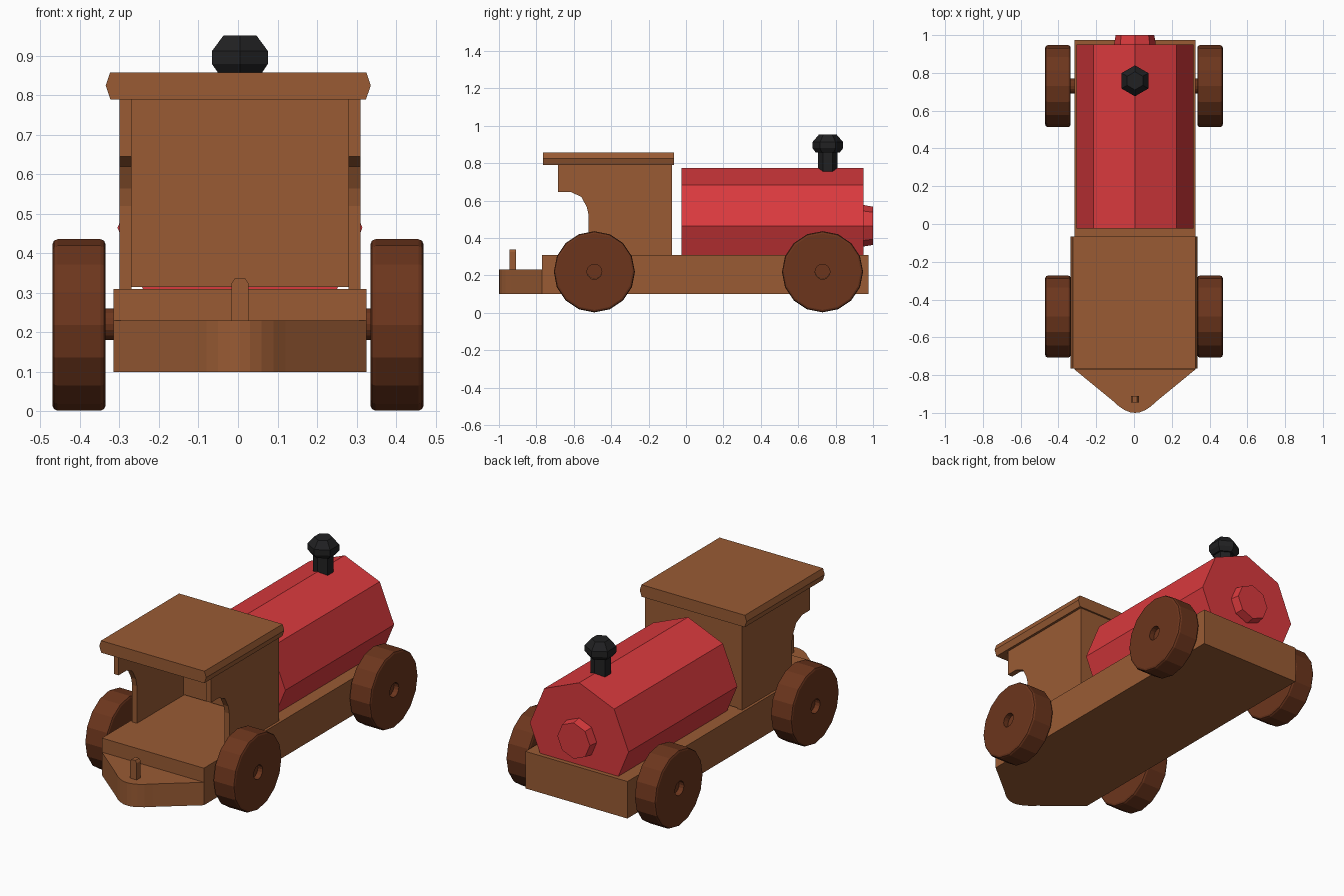
import bpy, bmesh, math

if "Cube" in bpy.data.objects:
    bpy.data.objects.remove(bpy.data.objects["Cube"])

CX = 0.005  # body centre line


def mat(name, rgb):
    m = bpy.data.materials.new(name)
    m.diffuse_color = (*rgb, 1)
    m.use_nodes = True
    m.node_tree.nodes["Principled BSDF"].inputs["Base Color"].default_value = m.diffuse_color
    return m


WOOD = mat("wood", (0.32, 0.105, 0.034))
DARK = mat("dark_wood", (0.15, 0.036, 0.012))
RED = mat("red_paint", (0.70, 0.042, 0.047))
BLACK = mat("black_paint", (0.015, 0.015, 0.016))


def finish(bm, name, material):
    bmesh.ops.recalc_face_normals(bm, faces=bm.faces)
    me = bpy.data.meshes.new(name)
    bm.to_mesh(me)
    bm.free()
    me.materials.append(material)
    ob = bpy.data.objects.new(name, me)
    bpy.context.collection.objects.link(ob)
    return ob


def prism(name, pts, axis, lo, hi, material):
    """Extrude a 2D outline along an axis (the other two axes keep xyz order)."""
    def place(p, d):
        c = list(p)
        c.insert("xyz".index(axis), d)
        return c
    bm = bmesh.new()
    a = [bm.verts.new(place(p, lo)) for p in pts]
    b = [bm.verts.new(place(p, hi)) for p in pts]
    bm.faces.new(a)
    bm.faces.new(b)
    for i in range(len(pts)):
        j = (i + 1) % len(pts)
        bm.faces.new((a[i], a[j], b[j], b[i]))
    return finish(bm, name, material)


def box(name, x0, x1, y0, y1, z0, z1, material):
    return prism(name, [(x0, y0), (x1, y0), (x1, y1), (x0, y1)], "z", z0, z1, material)


def lathe(name, profile, axis, centre, sides, material, start=0.0, closed=False):
    """Turn (radius, distance) points around an axis; ends capped unless closed."""
    bm = bmesh.new()
    rings = []
    for r, d in profile:
        ring = []
        for i in range(sides):
            t = start + 2 * math.pi * i / sides
            c = [r * math.cos(t), r * math.sin(t)]
            c.insert("xyz".index(axis), d)
            ring.append(bm.verts.new([p + q for p, q in zip(c, centre)]))
        rings.append(ring)
    pairs = list(zip(rings, rings[1:]))
    if closed:
        pairs.append((rings[-1], rings[0]))
    else:
        bm.faces.new(rings[0])
        bm.faces.new(rings[-1])
    for a, b in pairs:
        for i in range(sides):
            j = (i + 1) % sides
            bm.faces.new((a[i], a[j], b[j], b[i]))
    return finish(bm, name, material)


# Chassis with pointed nose step and coupling peg
box("chassis", CX - 0.32, CX + 0.32, -0.77, 0.975, 0.10, 0.31, WOOD)
half = [(0.32, -0.77), (0.115, -0.938), (0.085, -0.965), (0.055, -0.985), (0.025, -0.997)]
nose = [(CX + x, y) for x, y in half] + [(CX, -1.0)] + [(CX - x, y) for x, y in reversed(half)]
prism("nose_step", nose, "z", 0.10, 0.23, WOOD)
peg = [(-0.021, 0.22), (0.021, 0.22), (0.021, 0.325), (0.012, 0.338), (-0.012, 0.338), (-0.021, 0.325)]
prism("coupling_peg", [(CX + x, z) for x, z in peg], "y", -0.945, -0.91, WOOD)

# Cab side walls with cut-out front, rear wall and roof
side = [(-0.075, 0.31), (-0.075, 0.80), (-0.685, 0.80), (-0.685, 0.645), (-0.615, 0.645),
        (-0.56, 0.62), (-0.53, 0.565), (-0.52, 0.52), (-0.52, 0.31)]
prism("cab_wall_left", side, "x", CX - 0.305, CX - 0.275, WOOD)
prism("cab_wall_right", side, "x", CX + 0.275, CX + 0.305, WOOD)
box("cab_rear_wall", CX - 0.275, CX + 0.275, -0.105, -0.075, 0.315, 0.80, WOOD)
roof = [(-0.323, 0.79), (0.324, 0.79), (0.336, 0.825), (0.325, 0.858), (-0.324, 0.858), (-0.335, 0.825)]
prism("cab_roof", roof, "y", -0.765, -0.065, WOOD)

# Octagonal boiler with front cap
lathe("boiler", [(0.31, -0.025), (0.31, 0.95)], "y", (CX, 0, 0.465), 8, RED)
lathe("boiler_cap", [(0.11, 0.94), (0.11, 0.955), (0.102, 1.0)], "y", (CX, 0, 0.465), 8, RED)

# Hexagonal chimney
lathe("chimney", [(0.053, 0.72), (0.053, 0.857), (0.064, 0.857), (0.082, 0.88),
                  (0.082, 0.912), (0.048, 0.952)], "z", (CX, 0.758, 0), 6, BLACK, math.pi / 2)

# Axles and wheels with recessed hubs
wheel = [(0.04, 0.335), (0.204, 0.335), (0.213, 0.339), (0.217, 0.348), (0.217, 0.457),
         (0.213, 0.466), (0.204, 0.47), (0.04, 0.47)]
for place, y in (("front", -0.49), ("rear", 0.73)):
    lathe(place + "_axle", [(0.04, -0.44), (0.04, 0.44)], "x", (0, y, 0.221), 16, DARK)
    for label, s in (("left", -1), ("right", 1)):
        lathe(f"{place}_wheel_{label}", [(r, s * d) for r, d in wheel], "x",
              (0, y, 0.219), 16, DARK, closed=True)
